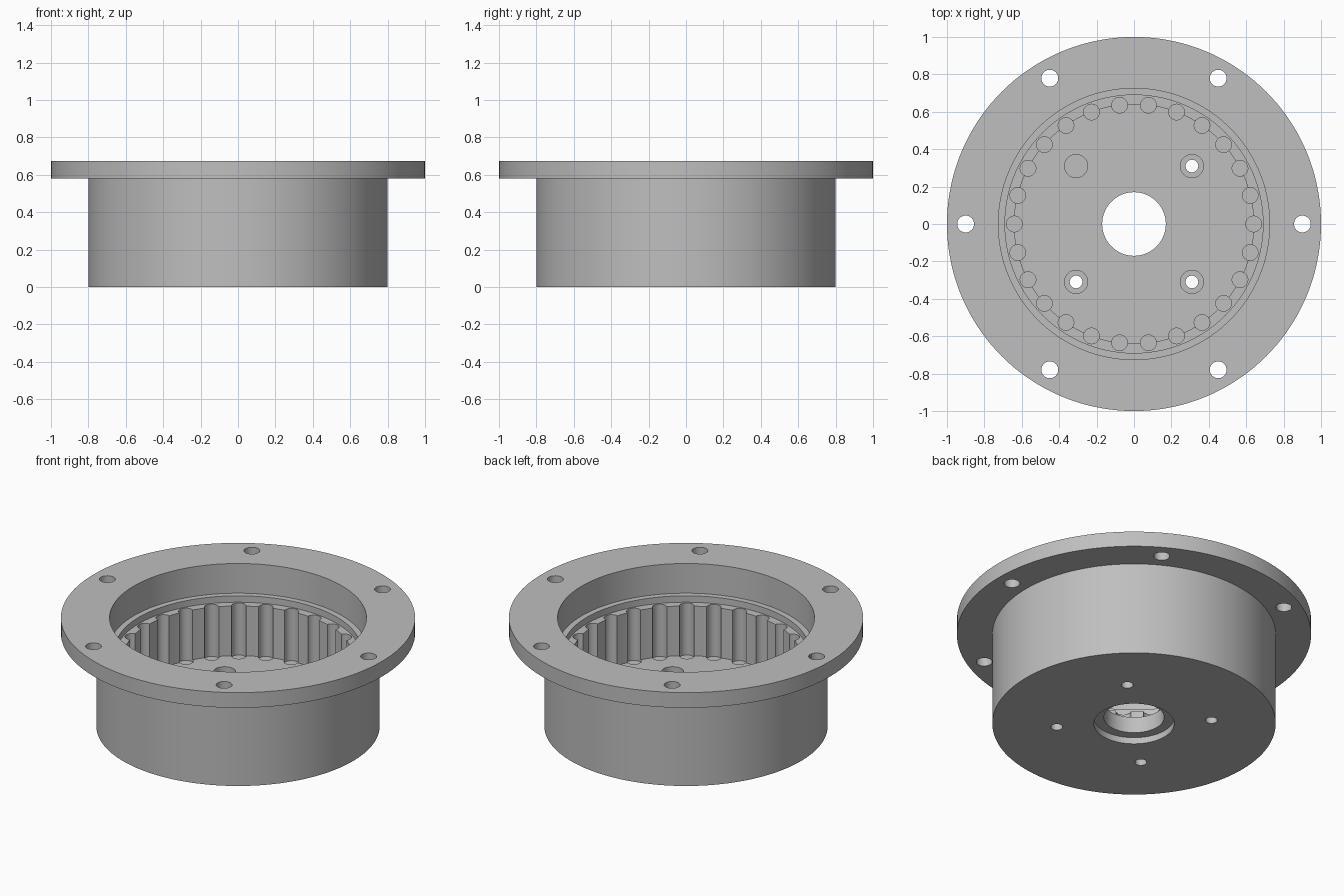
import bpy, bmesh, math
from mathutils import Matrix

cube = bpy.data.objects.get("Cube")
if cube:
    bpy.data.objects.remove(cube, do_unlink=True)

GREY = (0.52, 0.52, 0.52, 1)
mat = bpy.data.materials.new("grey metal")
mat.use_nodes = True
mat.diffuse_color = GREY
mat.node_tree.nodes["Principled BSDF"].inputs["Base Color"].default_value = GREY


def new_object(name, bm):
    bmesh.ops.recalc_face_normals(bm, faces=bm.faces)
    mesh = bpy.data.meshes.new(name)
    bm.to_mesh(mesh)
    bm.free()
    mesh.materials.append(mat)
    obj = bpy.data.objects.new(name, mesh)
    bpy.context.collection.objects.link(obj)
    return obj


def lathe(name, profile, sides):
    """Turn a closed (radius, height) profile around the z axis."""
    bm = bmesh.new()
    rings = []
    for i in range(sides):
        a = math.tau * i / sides
        rings.append([bm.verts.new((r * math.cos(a), r * math.sin(a), z)) for r, z in profile])
    n = len(profile)
    for i in range(sides):
        here, there = rings[i], rings[(i + 1) % sides]
        for j in range(n):
            k = (j + 1) % n
            bm.faces.new((here[j], there[j], there[k], here[k]))
    return new_object(name, bm)


def drill(target, name, count, circle, radius, bottom, top, start=0):
    """Cut a ring of round holes into the target."""
    bm = bmesh.new()
    for i in range(count):
        a = start + math.tau * i / count
        place = Matrix.Translation((circle * math.cos(a), circle * math.sin(a), (bottom + top) / 2))
        bmesh.ops.create_cone(bm, cap_ends=True, segments=32, radius1=radius, radius2=radius,
                              depth=top - bottom, matrix=place)
    cutter = new_object(name, bm)
    cutter.hide_render = True
    mod = target.modifiers.new(name, 'BOOLEAN')
    mod.operation = 'DIFFERENCE'
    mod.solver = 'EXACT'
    mod.object = cutter
    bpy.ops.object.modifier_apply(modifier=mod.name)
    bpy.data.objects.remove(cutter, do_unlink=True)


# Flanged cup with a stepped bore and a recessed centre hole
FLOOR, RING, LEDGE, TOP = 0.14, 0.45, 0.49, 0.675
housing = lathe("flanged_housing", [
    (0.227, 0), (0.8, 0), (0.8, 0.58), (1, 0.58), (1, TOP),
    (0.725, TOP), (0.725, LEDGE), (0.69, LEDGE), (0.69, RING),
    (0.64, RING), (0.64, FLOOR), (0.17, FLOOR), (0.17, 0.04), (0.227, 0.04)], 144)
bpy.ops.object.select_all(action='DESELECT')
bpy.context.view_layer.objects.active = housing
housing.select_set(True)

# Flange bolt holes, pin grooves, floor screw holes and their counterbores
drill(housing, "flange_holes", 6, 0.9, 0.045, 0.5, 0.8)
drill(housing, "pin_grooves", 26, 0.64, 0.042, FLOOR - 0.015, RING + 0.02)
drill(housing, "screw_holes", 4, 0.438, 0.034, -0.1, 0.3, math.pi / 4)
drill(housing, "screw_counterbores", 4, 0.438, 0.062, FLOOR - 0.05, 0.3, math.pi / 4)

bpy.ops.object.shade_smooth_by_angle(angle=math.radians(30))
